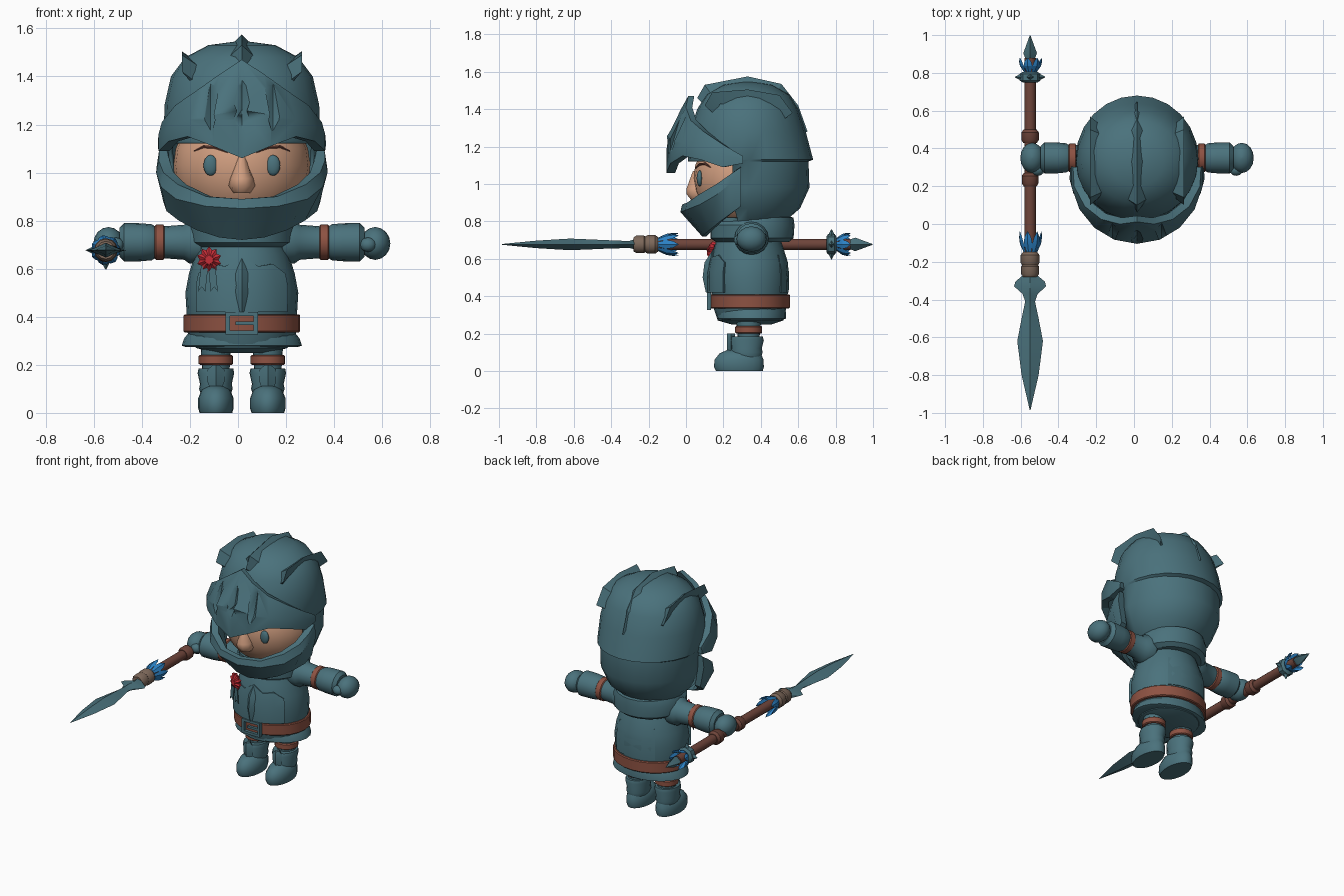
import bpy, bmesh
from math import sin, cos, pi, radians, sqrt
from mathutils import Vector

if "Cube" in bpy.data.objects:
    bpy.data.objects.remove(bpy.data.objects["Cube"], do_unlink=True)

CX = 0.016          # the figure stands slightly off centre because of the spear
SIDES = {"left": 1, "right": -1}


def material(name, r, g, b):
    m = bpy.data.materials.new(name)
    m.use_nodes = True
    m.diffuse_color = (r, g, b, 1)
    node = m.node_tree.nodes["Principled BSDF"]
    node.inputs["Base Color"].default_value = (r, g, b, 1)
    node.inputs["Roughness"].default_value = 0.8
    return m


steel = material("teal steel", .069, .168, .202)
leather = material("leather", .27, .085, .055)
skin = material("skin", .65, .35, .22)
blue = material("feather blue", .025, .22, .55)
red = material("rosette red", .55, .026, .038)
wrap = material("wrap taupe", .2, .135, .1)
wood = material("shaft brown", .155, .058, .042)


# ---- helpers ----
def loft(name, rings, mat, angle=35):
    """Skin a list of equal point rings, capping both ends."""
    bm = bmesh.new()
    rows = [[bm.verts.new((p[0] + CX, p[1], p[2])) for p in ring] for ring in rings]
    n = len(rows[0])
    for a, b in zip(rows, rows[1:]):
        for i in range(n):
            j = (i + 1) % n
            bm.faces.new((a[i], a[j], b[j], b[i]))
    bm.faces.new(rows[0][::-1])
    bm.faces.new(rows[-1])
    bmesh.ops.recalc_face_normals(bm, faces=bm.faces)
    mesh = bpy.data.meshes.new(name)
    bm.to_mesh(mesh)
    bm.free()
    mesh.materials.append(mat)
    ob = bpy.data.objects.new(name, mesh)
    bpy.context.collection.objects.link(ob)
    bpy.ops.object.select_all(action='DESELECT')
    ob.select_set(True)
    bpy.context.view_layer.objects.active = ob
    bpy.ops.object.shade_smooth_by_angle(angle=radians(angle))
    return ob


def ring(axis, t, cu, cv, ru, rv, n=16):
    """Ellipse at t on an axis, centred at cu, cv on the other two."""
    pts = []
    for k in range(n):
        u, v = cu + ru * cos(2 * pi * k / n), cv + rv * sin(2 * pi * k / n)
        pts.append({"X": (t, u, v), "Y": (u, t, v), "Z": (u, v, t)}[axis])
    return pts


def stack(name, levels, mat, x=0, n=20, angle=35):
    """Upright loft from levels of (z, half width, front y, back y)."""
    return loft(name, [ring("Z", z, x, (f + b) / 2, w, (b - f) / 2, n)
                       for z, w, f, b in levels], mat, angle)


def ball(name, c, r, mat, n=8):
    rings = [ring("Z", c[2] - r[2] * cos(pi * i / n), c[0], c[1],
                  r[0] * sin(pi * i / n), r[1] * sin(pi * i / n), 2 * n)
             for i in [.1, *range(1, n), n - .1]]
    return loft(name, rings, mat, 60)


def box(name, c, s, mat):
    def rect(z):
        return [(c[0] + i * s[0] / 2, c[1] + j * s[1] / 2, z)
                for i, j in ((-1, -1), (1, -1), (1, 1), (-1, 1))]
    return loft(name, [rect(c[2] - s[2] / 2), rect(c[2] + s[2] / 2)], mat)


def shell(name, cols, cy, rx, ry, inner, mat=steel):
    """Curved plate around the front; cols hold (angle, rows of (z, radius))."""
    full = [(-a, rows) for a, rows in cols[:0:-1]] + cols
    rings = []
    for a, rows in full:
        a = radians(a)
        section = rows + [(z, r * inner) for z, r in rows[::-1]]
        rings.append([(rx * r * sin(a), cy - ry * r * cos(a), z) for z, r in section])
    return loft(name, rings, mat, 28)


# ---- helmet ----
dome = stack("helmet_dome", [
    (.80, .2, .13, .53), (.87, .27, .05, .61), (.98, .31, .01, .66),
    (1.12, .318, .01, .655), (1.13, .325, .01, .68), (1.28, .322, .02, .64),
    (1.4, .295, .06, .6), (1.48, .235, .11, .55), (1.53, .14, .2, .46),
    (1.545, .03, .3, .36)], steel, n=24)
bm = bmesh.new()
bm.from_mesh(dome.data)
opening = [f for f in bm.faces if f.calc_center_median().y < .26
           and .82 < f.calc_center_median().z < 1.12]
bmesh.ops.delete(bm, geom=opening, context='FACES')
bm.to_mesh(dome.data)
bm.free()
mod = dome.modifiers.new("thickness", 'SOLIDIFY')
mod.thickness, mod.offset = .02, -1

visor = shell("visor", [(a, [(zb, 1), (zm, 1), (zt, rt)]) for a, zb, zm, zt, rt in (
    (0, 1.06, 1.26, 1.47, .68), (20, 1.11, 1.24, 1.41, .76), (40, 1.15, 1.22, 1.34, .84),
    (60, 1.13, 1.19, 1.28, .91), (80, 1.09, 1.16, 1.21, .96), (97, 1.11, 1.13, 1.15, .97))],
    .26, .352, .365, .87)

# grooves cut in the visor
for x, y in ((-.13, -.085), (0, -.115), (.13, -.085)):
    cutter = loft("groove_cutter", [
        ring("Z", 1.17 + t * .24, x, y + t * .07, w, w, 4)
        for t, w in ((0, .003), (.2, .032), (.8, .032), (1, .003))], steel)
    cutter.hide_render = True
    cut = visor.modifiers.new("groove", 'BOOLEAN')
    cut.operation, cut.object, cut.solver = 'DIFFERENCE', cutter, 'EXACT'
    bpy.context.view_layer.objects.active = visor
    bpy.ops.object.modifier_apply(modifier=cut.name)
    bpy.data.objects.remove(cutter, do_unlink=True)

shell("chin_guard", [(a, [(zb, rb), (zm, 1), (zt, .97)]) for a, zt, zm, zb, rb in (
    (0, .89, .85, .72, .6), (25, .90, .86, .73, .62), (50, .95, .89, .76, .68),
    (70, 1.0, .94, .80, .78), (85, 1.05, 1.0, .84, .88), (97, 1.09, 1.02, .88, .92))],
    .26, .358, .29, .87)


def crest(name, path, x, half, sink):
    """Triangular fin whose base sinks toward the middle of the helmet."""
    core = Vector((0, .33, 1.2))
    rings = []
    for i, (y, z) in enumerate(path):
        end = i in (0, len(path) - 1)
        top = Vector((x, y, z))
        base = top.lerp(core, sink)
        across = Vector((half * (.3 if end else 1), 0, 0))
        rings.append([base - across, top, base + across])
    loft(name, rings, steel, 20)


crest("crest_middle", [(.06, 1.46), (.1, 1.53), (.33, 1.575), (.51, 1.535),
                       (.6, 1.42), (.65, 1.28)], 0, .055, .15)
for side, s in SIDES.items():
    crest("crest_" + side, [(.1, 1.42), (.14, 1.49), (.33, 1.505), (.5, 1.475),
                            (.57, 1.38)], s * .25, .04, .22)

# ---- face ----
ball("face", (0, .32, 1.03), (.285, .28, .27), skin, 12)
stack("nose", [(.915, .035, .025, .12), (.945, .055, .0, .12), (.975, .05, .0, .12),
               (1.07, .018, .035, .12)], skin, n=10, angle=50)
for side, s in SIDES.items():
    ball("eye_" + side, (s * .13, .073, 1.03), (.03, .016, .043), steel)
    arc = []
    for x, z, w in ((.06, 1.085, .004), (.11, 1.105, .007), (.16, 1.108, .007), (.2, 1.09, .003)):
        y = .32 - .28 * sqrt(1 - (x / .285) ** 2 - ((z - 1.03) / .27) ** 2)
        arc.append(ring("X", s * x, y, z, w, w, 6))
    loft("eyebrow_" + side, arc, wood)

# ---- torso ----
stack("torso", [(.25, .12, .24, .46), (.27, .19, .17, .52), (.33, .225, .15, .535),
                (.42, .23, .135, .545), (.5, .235, .125, .55), (.58, .22, .13, .545),
                (.66, .195, .15, .52), (.75, .16, .18, .49)], steel, n=24)
stack("collar", [(.69, .19, .16, .55), (.71, .22, .13, .575), (.78, .225, .13, .58),
                 (.82, .2, .16, .575), (.83, .17, .19, .54)], steel, n=24)
stack("belt", [(.335, .238, .135, .55), (.34, .243, .128, .556), (.405, .243, .125, .556),
               (.41, .238, .13, .55)], leather, n=24)
stack("skirt_hem", [(.275, .235, .18, .52), (.28, .25, .165, .535), (.31, .24, .165, .535),
                    (.335, .22, .17, .53)], steel, n=24)

plate = [(a, [(.42, 1.03), (.53, 1.035), (top, r)]) for a, top, r in
         ((0, .65, .9), (18, .61, .95), (36, .62, .94), (52, .58, .98))]
shell("chest_plate", plate, .335, .235, .215, .93)
shell("back_plate", plate[:3], .335, -.235, -.208, .93)
loft("chest_ridge", [ring("Z", z, 0, y, w, w, 4) for z, y, w in
                     ((.42, .118, .012), (.5, .115, .026), (.58, .125, .026), (.645, .145, .004))],
     steel)

# buckle frame and prong
for s in (-1, 1):
    box("buckle_side", (s * .058, .122, .373), (.018, .022, .095), steel)
    box("buckle_rail", (0, .122, .373 + s * .039), (.1, .022, .017), steel)
box("buckle_prong", (.012, .12, .373), (.075, .018, .014), steel)


# ---- rosette with ribbon tails ----
def star(y, size):
    pts = []
    for k in range(20):
        r = size * (1 if k % 2 else .75)
        u = r * cos(k * pi / 10)
        pts.append((-.136 + u * .93, y - u * .35, .637 + r * sin(k * pi / 10)))
    return pts


loft("rosette", [star(.16, .05), star(.14, .056), star(.125, .03), star(.118, .022)], red, 15)
for x, tilt in ((-.155, -.012), (-.125, .01)):
    tail = [(x - .015, .61), (x + .015, .61), (x + tilt + .015, .505),
            (x + tilt, .525), (x + tilt - .015, .505)]
    loft("ribbon_tail", [[(u, y - u * .4 - .055, z) for u, z in tail] for y in (.135, .143)], steel)

# ---- arms and legs ----
for side, s in SIDES.items():
    def limb(name, sections, mat):
        loft(name + side, [ring("X", s * x, .35, .71, r * 1.03, r, 16) for x, r in sections], mat)
    limb("upper_arm_", ((.14, .07), (.17, .09), (.22, .088), (.24, .073), (.33, .066)), steel)
    limb("arm_strap_", ((.322, .066), (.327, .073), (.358, .073), (.364, .066)), leather)
    limb("forearm_", ((.36, .066), (.375, .075), (.42, .079), (.49, .08), (.51, .06)), steel)
    ball("hand_" + side, (s * .555, .35, .705), (.063, .08, .068), steel)
    ball("thumb_" + side, (s * .525, .285, .70), (.035, .03, .03), steel, 6)

    x = s * .108
    stack("leg_" + side, [(.15, .055, .28, .39), (.3, .065, .265, .405)], steel, x)
    stack("leg_strap_" + side, [(.2, .066, .27, .4), (.205, .072, .263, .407),
                                (.236, .072, .263, .407), (.241, .066, .27, .4)], leather, x)
    stack("boot_foot_" + side, [(0, .068, .16, .41), (.02, .074, .15, .416), (.06, .074, .152, .415),
                                (.095, .06, .18, .4), (.112, .035, .22, .37)], steel, x)
    stack("boot_shaft_" + side, [(.07, .06, .245, .4), (.1, .07, .235, .41), (.12, .066, .24, .405),
                                 (.165, .076, .232, .416), (.185, .072, .24, .41)], steel, x)
    loft("shin_guard_" + side, [ring("Z", z, x, .24, w, .022, 4) for z, w in
                                ((.09, .02), (.13, .035), (.18, .035), (.2, .012))], steel)

# ---- spear ----
SX, SZ = -.566, .677


def turned(name, profile, mat, n=12):
    return loft(name, [ring("Y", y, SX, SZ, r, r, n) for y, r in profile], mat)


turned("spear_shaft", [(-.28, .03), (.88, .03)], wood)
for name, y, size, mat in (("blade_wrap_front", -.245, .047, wrap), ("blade_wrap_back", -.185, .05, wrap),
                           ("grip_wrap_front", .235, .044, wood), ("grip_wrap_back", .465, .046, wood)):
    turned(name, [(y - .036, size - .01), (y - .02, size), (y + .02, size),
                  (y + .036, size - .012)], mat)
loft("spear_blade", [ring("Y", y, SX, SZ, w, h, 4) for y, w, h in (
    (-.985, .002, .002), (-.8, .045, .02), (-.62, .068, .031), (-.5, .045, .026),
    (-.41, .026, .022), (-.37, .04, .022), (-.33, .085, .018), (-.305, .078, .018),
    (-.265, .03, .03))], steel, 20)


def feathers(name, start, length, count):
    for k in range(count):
        a = 2 * pi * k / count
        out, across = Vector((cos(a), 0, sin(a))), Vector((-sin(a), 0, cos(a)))
        rings = []
        for t, r, w in ((0, .028, .01), (.45, .048, .024), (.75, .056, .018), (1, .06, .002)):
            c = Vector((SX, start + t * length, SZ)) + out * r
            rings.append([c + across * w, c + out * w * .4, c - across * w, c - out * w * .4])
        loft(name, rings, blue, 20)


feathers("front_feather", -.16, .12, 7)
feathers("back_feather", .8, .08, 7)

turned("butt_ring", [(.75, .04), (.76, .055), (.795, .055), (.805, .04)], steel, 8)
for k in range(4):
    d = Vector((cos(k * pi / 2), 0, sin(k * pi / 2)))
    e = Vector((-d.z, 0, d.x))
    f = Vector((0, 1, 0))
    c = Vector((SX, .778, SZ))
    loft("butt_spike", [[c + d * r + e * w, c + d * r + f * w, c + d * r - e * w, c + d * r - f * w]
                        for r, w in ((.045, .02), (.08, .002))], steel, 20)
turned("butt_point", [(.86, .02), (.905, .036), (.998, .002)], steel, 4)
